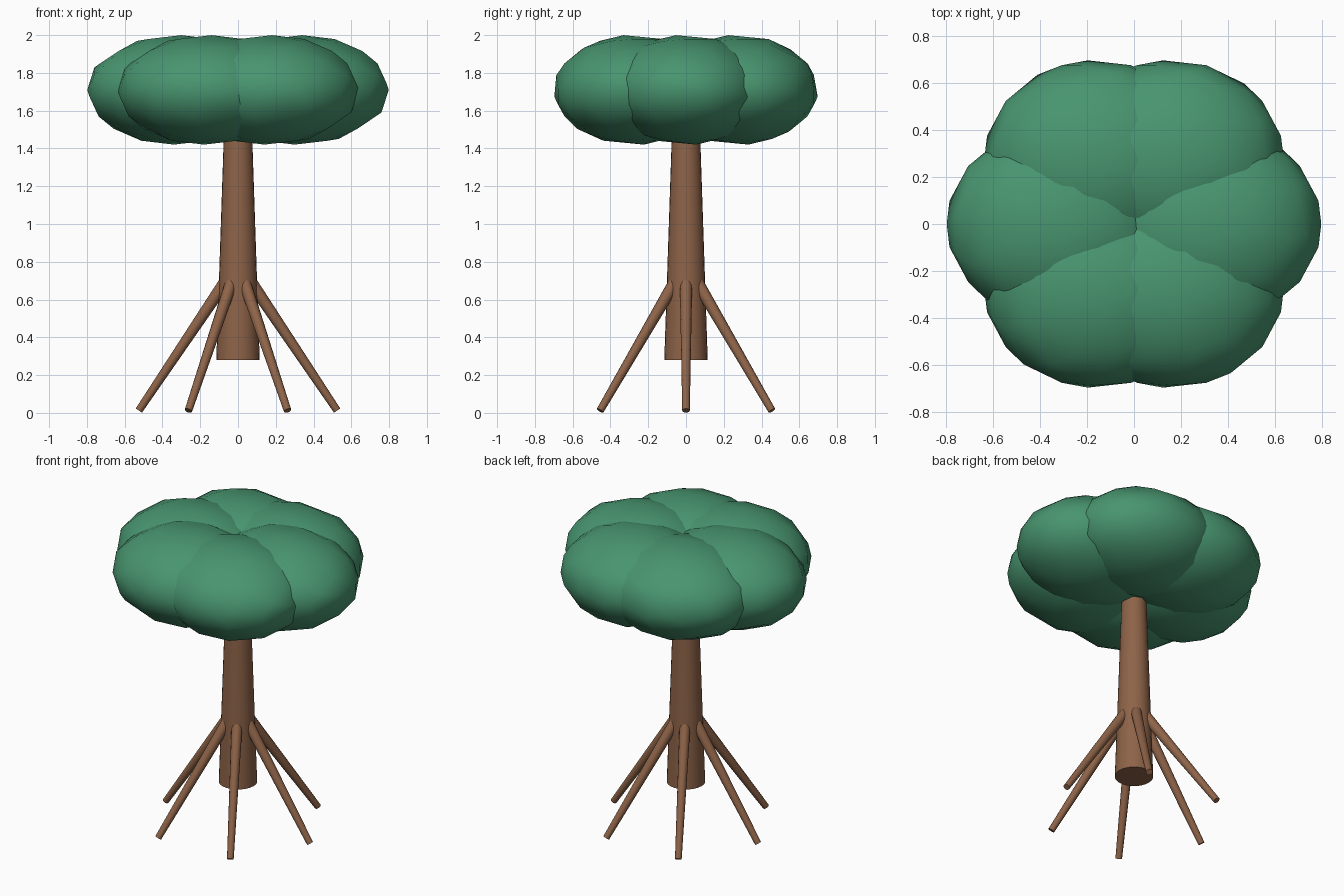
import bpy
from math import cos, sin, radians
from mathutils import Vector

if "Cube" in bpy.data.objects:
    bpy.data.objects.remove(bpy.data.objects["Cube"])


def material(name, color):
    m = bpy.data.materials.new(name)
    m.diffuse_color = color
    m.use_nodes = True
    m.node_tree.nodes["Principled BSDF"].inputs["Base Color"].default_value = m.diffuse_color
    return m


bark = material("bark", (0.27, 0.125, 0.065, 1))
leaf = material("leaf", (0.065, 0.30, 0.16, 1))


def finish(obj, name, mat, angle):
    obj.name = name
    obj.data.materials.append(mat)
    bpy.ops.object.shade_smooth_by_angle(angle=radians(angle))
    return obj


def limb(name, start, end, r_start, r_end, sides):
    """Tapered round limb between two points."""
    start, end = Vector(start), Vector(end)
    axis = end - start
    bpy.ops.mesh.primitive_cone_add(vertices=sides, radius1=r_start, radius2=r_end,
                                    depth=axis.length, location=(start + end) / 2,
                                    rotation=axis.to_track_quat('Z', 'Y').to_euler())
    return finish(bpy.context.object, name, bark, 40)


# Trunk, floating above the ground on its roots
limb("trunk", (0, 0, 0.28), (0, 0, 1.62), 0.115, 0.07, 24)

# Six stilt roots and six crown lobes around the trunk
for i in range(6):
    a = radians(60 * i)
    c, s = cos(a), sin(a)
    limb(f"root_{i + 1}", (0.07 * c, 0.07 * s, 0.69), (0.525 * c, 0.525 * s, 0.012),
         0.033, 0.02, 12)

    # Crown lobe: flattened, slightly coarsened ball, all facing the same way
    bpy.ops.mesh.primitive_ico_sphere_add(subdivisions=3, radius=1,
                                          location=(0.32 * c, 0.32 * s, 1.71))
    lobe = finish(bpy.context.object, f"crown_lobe_{i + 1}", leaf, 60)
    lobe.scale = (0.478, 0.42, 0.29)
    coarsen = lobe.modifiers.new("coarsen", 'DECIMATE')
    coarsen.ratio = 0.6
